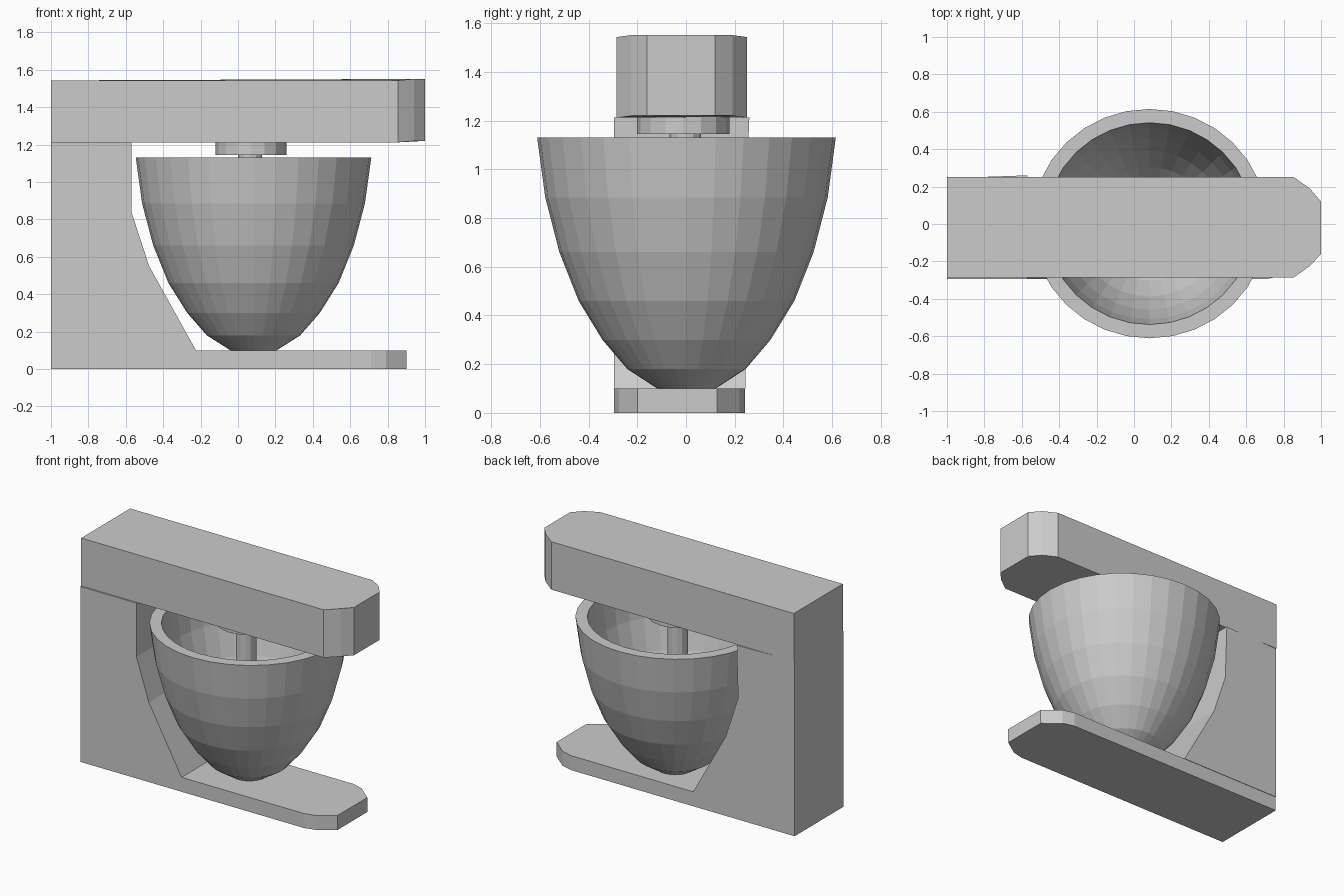
import bpy
import bmesh
from math import cos, sin, pi

cube = bpy.data.objects.get("Cube")
if cube:
    bpy.data.objects.remove(cube)

grey = bpy.data.materials.new("plain_grey")
grey.use_nodes = True
GREY = (0.6, 0.6, 0.6, 1)
grey.diffuse_color = GREY
grey.node_tree.nodes["Principled BSDF"].inputs["Base Color"].default_value = GREY


def finish(bm, name):
    """Turn a bmesh into a flat-shaded grey object."""
    bmesh.ops.recalc_face_normals(bm, faces=bm.faces)
    mesh = bpy.data.meshes.new(name)
    bm.to_mesh(mesh)
    bm.free()
    mesh.materials.append(grey)
    obj = bpy.data.objects.new(name, mesh)
    bpy.context.collection.objects.link(obj)
    return obj


def prism(bm, outline, offset):
    """Extrude a closed outline by an offset vector."""
    face = bm.faces.new([bm.verts.new(p) for p in outline])
    grown = bmesh.ops.extrude_face_region(bm, geom=[face])["geom"]
    tops = [v for v in grown if isinstance(v, bmesh.types.BMVert)]
    bmesh.ops.translate(bm, verts=tops, vec=offset)
    return tops


def slab(name, right_side, left_side, z0, z1):
    """Flat bar with a square back and a rounded nose."""
    outline = [(-1, right_side[0][1])] + right_side + left_side[::-1] + [(-1, left_side[0][1])]
    bm = bmesh.new()
    prism(bm, [(x, y, z0) for x, y in outline], (0, 0, z1 - z0))
    return finish(bm, name)


def lathe(name, profile, centre, sides, stretch=1.0):
    """Spin a radius/height profile; both ends are capped."""
    bm = bmesh.new()
    rings = []
    for r, z in profile:
        angles = [2 * pi * i / sides for i in range(sides)]
        rings.append([bm.verts.new((centre[0] + r * stretch * cos(a),
                                    centre[1] + r * sin(a), z)) for a in angles])
    for low, high in zip(rings, rings[1:]):
        for i in range(sides):
            j = (i + 1) % sides
            bm.faces.new((low[i], low[j], high[j], high[i]))
    bm.faces.new(rings[0])
    bm.faces.new(rings[-1])
    return finish(bm, name)


# Base plate and motor head
slab("base", [(0.71, -0.295), (0.79, -0.275), (0.9, -0.2)],
     [(0.71, 0.242), (0.79, 0.22), (0.9, 0.128)], 0, 0.1)
head = slab("motor_head", [(0.855, -0.285), (0.94, -0.225), (1, -0.16)],
            [(0.855, 0.25), (0.94, 0.19), (1, 0.12)], 1.212, 1.543)
for v in head.data.vertices:
    if v.co.x > 0.9:
        v.co.z += 0.008

# Column with a curved cut-out beside the bowl, leaning very slightly
column = [(-1, 0.1), (-0.225, 0.1), (-0.475, 0.55), (-0.57, 0.84), (-0.57, 1.212), (-1, 1.212)]
bm = bmesh.new()
back = prism(bm, [(x, -0.295, z) for x, z in column], (0, 0.54, 0))
for v in back:
    if v.co.z > 1 and v.co.x > -0.9:
        v.co.y += 0.015
finish(bm, "column")

# Bowl: outer wall, flat rim, inner wall
outer = [(0.12, 0.1), (0.243, 0.18), (0.345, 0.3), (0.443, 0.46),
         (0.522, 0.66), (0.58, 0.885), (0.613, 1.13)]
inner = [(r * 0.88, 1.13 - (1.13 - z) * 0.93) for r, z in outer]
lathe("bowl", outer + inner[::-1], (0.083, 0.002), 32, 1.027)

# Drive hub and shaft under the head
lathe("drive_hub", [(0.19, 1.145), (0.19, 1.214)], (0.07, -0.012), 16)
lathe("drive_shaft", [(0.064, 0.5), (0.064, 1.147)], (0.065, -0.003), 12)
